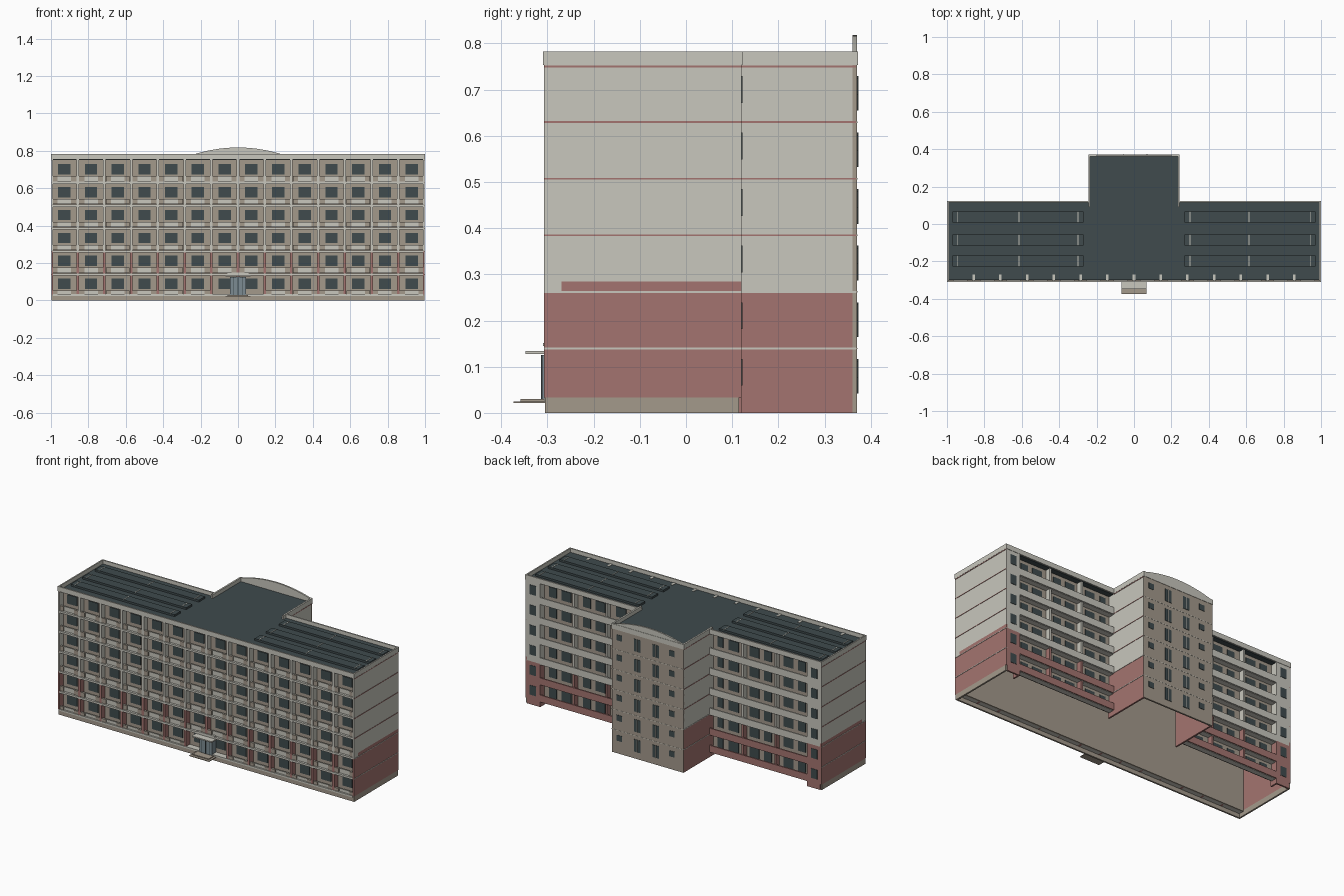
import bpy, bmesh
from mathutils import Matrix, Vector

cube = bpy.data.objects.get("Cube")
if cube:
    bpy.data.objects.remove(cube, do_unlink=True)


def material(name, r, g, b):
    m = bpy.data.materials.new(name)
    m.use_nodes = True
    m.diffuse_color = (r, g, b, 1)
    m.node_tree.nodes["Principled BSDF"].inputs["Base Color"].default_value = (r, g, b, 1)
    return m


LIGHT = material("pale plaster", .58, .57, .51)
RED = material("brick red", .37, .175, .16)
TAUPE = material("taupe wall", .37, .32, .26)
DARK = material("dark slate", .05, .07, .075)
GLASS = material("door glass", .2, .26, .29)


def finish(name, bm, mat):
    mesh = bpy.data.meshes.new(name)
    bm.to_mesh(mesh)
    bm.free()
    mesh.materials.append(mat)
    bpy.context.collection.objects.link(bpy.data.objects.new(name, mesh))


def part(name, mat, boxes):
    """One object made of boxes given as (x0, x1, y0, y1, z0, z1)."""
    bm = bmesh.new()
    for x0, x1, y0, y1, z0, z1 in boxes:
        mid = Vector((x0 + x1, y0 + y1, z0 + z1)) / 2
        size = (abs(x1 - x0), abs(y1 - y0), abs(z1 - z0), 1)
        bmesh.ops.create_cube(bm, size=1, matrix=Matrix.Translation(mid) @ Matrix.Diagonal(size))
    finish(name, bm, mat)


def both(boxes):
    """Boxes plus their mirror images across x = 0."""
    return boxes + [(-b[1], -b[0], *b[2:]) for b in boxes]


BAYS, FLOORS = 14, 6
STEP = .1225
FRONT, INNER, BACK, REAR = -.308, -.27, .12, .37
ROOF, TOP, SPLIT = .755, .783, .263
BLOCK, BAY_END = .242, .9
levels = [.017 + STEP * k for k in range(FLOORS)]
centres = [-1 + (i + .5) * 2 / BAYS for i in range(BAYS)]
fins = [-1 + i * 2 / BAYS for i in range(1, BAYS)]

# Hollow shell: front wall, recessed wing walls, rear stair block
part("front_wall", TAUPE, [(-.99, .99, INNER, INNER + .01, .025, ROOF)])
part("wing_back_wall", TAUPE, both([(BLOCK, BAY_END, .07, .08, .035, ROOF)]))
part("stair_block_back", TAUPE, [(-BLOCK, BLOCK, REAR - .01, REAR, 0, ROOF)])
part("stair_block_side_lower", RED, both([(BLOCK - .01, BLOCK, .07, REAR - .002, 0, SPLIT)]))
part("stair_block_side_upper", LIGHT, both([(BLOCK - .01, BLOCK, .07, REAR - .002, SPLIT, ROOF)]))
part("plinth", TAUPE, both([(.988, .998, -.305, .115, 0, .033)])
     + [(-.998, .998, -.305, -.295, 0, .025)])

# End walls
part("end_wall_lower", RED, both([
    (.988, .998, FRONT, BACK, .033, SPLIT), (.988, .998, INNER, BACK, SPLIT, .285)]))
part("end_wall_upper", LIGHT, both([
    (.988, .998, INNER, BACK, .285, ROOF), (.988, .998, FRONT, INNER, SPLIT, ROOF)]))

# Thin floor lines on the end walls and stair block
pale, red = [], []
for z in levels[1:] + [ROOF - .005]:
    lines = both([(.99, 1, FRONT, BACK, z - .002, z + .002),
                  (BLOCK - .005, BLOCK + .002, BACK, REAR - .002, z - .002, z + .002)])
    (pale if z < .27 else red).extend(lines)
part("pale_floor_lines", LIGHT, pale)
part("red_floor_lines", RED, red)
part("stair_block_lines", LIGHT, [(-BLOCK, BLOCK, REAR - .005, REAR + .001, z - .0015, z + .0015)
                                  for z in levels[1:]])

# Front loggias: fins, floor slabs, rails and windows
part("front_fins_lower", RED, [(x - .007, x + .007, FRONT + .002, INNER, .025, SPLIT) for x in fins])
part("front_fins_upper", LIGHT, [(x - .007, x + .007, FRONT + .002, INNER, SPLIT, .762) for x in fins])
part("front_slabs", LIGHT, [(-.99, .99, FRONT, INNER, z - .006, z + .006)
                            for z in levels[1:]] + [(-.99, .99, FRONT, INNER, .025, .035)])
rails, panels, front_windows = [], [], []
for k, z in enumerate(levels):
    for i, x in enumerate(centres):
        front_windows.append((x - .033, x + .033, INNER - .004, INNER, z + .045, z + .1))
        if k == 0 and i in (6, 7):
            continue
        rails.append((x - .064, x + .064, -.298, -.292, z + .008, z + .036))
        for s in (-1, 1):
            panels.append((x + s * .036, x + s * .064, -.304, -.298, z + .008, z + .036))
part("front_rails", LIGHT, rails)
part("front_rail_panels", TAUPE, panels)
part("front_windows", DARK, front_windows)

# Rear corner bays with a return into the recess
for name, mat, z0, z1 in (("lower", RED, 0, SPLIT), ("upper", LIGHT, SPLIT, ROOF)):
    part("corner_bay_" + name, mat, both([
        (BAY_END, .99, BACK - .01, BACK, z0, z1),
        (BAY_END, BAY_END + .01, .07, BACK - .01, z0, z1)]))
    part("gallery_fins_" + name, mat, both([
        (x - .006, x + .006, .08, BACK - .008, max(z0, .035), z1) for x in (.46, .68)]))

# Rear galleries
for k, z in enumerate(levels):
    z = max(z, .035)
    part(f"gallery_rail_{k + 1}", RED if k < 2 else LIGHT,
         both([(BLOCK, BAY_END, BACK - .008, BACK, z - .004, z + .038)]))
part("gallery_slabs", LIGHT, both([(BLOCK, BAY_END, .08, BACK - .006, z - .006, z)
                                   for z in [.035] + levels[1:]]))
gallery_windows = []
for z in levels:
    for x, half in ((.29, .02), (.38, .033), (.52, .033), (.61, .025), (.75, .033), (.84, .025)):
        gallery_windows.append((x - half, x + half, .08, .084, z + .04, z + .1))
    gallery_windows.append((.928, .97, BACK - .002, BACK + .002, z + .042, z + .1))
part("gallery_windows", DARK, both(gallery_windows))

# Stair block windows: small outer ones, tall ones in the middle
small = [(x - .018, x + .018, REAR - .002, REAR + .002, z + .06, z + .095)
         for z in levels for x in (-.165, .19)]
tall = [(x - .022, x + .022, REAR - .002, REAR + .002, z + .025, z + .1)
        for z in levels for x in (-.055, .07)]
part("stair_windows", DARK, small + tall)
part("stair_window_bars", LIGHT, [(x - .002, x + .002, REAR, REAR + .003, z + .025, z + .1)
                                  for z in levels for x in (-.055, .07)])

# Roof, parapet and long low roof ridges
part("roof", DARK, [(-.99, .99, -.3, BACK - .006, .75, .76),
                    (-BLOCK + .008, BLOCK - .008, .1, REAR - .008, .75, .76)])
part("parapet", LIGHT, [(-1, 1, -.31, -.302, .753, TOP)] + both([
    (.992, 1, -.302, BACK + .002, .753, TOP),
    (BLOCK, .992, BACK - .006, BACK + .002, .753, TOP),
    (BLOCK - .008, BLOCK + .002, .09, REAR, .753, TOP)])
    + [(-BLOCK, BLOCK, REAR - .006, REAR + .002, .753, TOP)])
rows = (.037, -.085, -.197)
part("roof_ridges", DARK, both([(.27, .97, y - .029, y + .029, .758, .772) for y in rows]))
part("roof_ridge_bars", LIGHT, both([(x - .002, x + .002, y - .029, y + .029, .771, .7735)
                                     for y in rows for x in (.3, .615, .945)]))

# Curved gable over the stair block
bm = bmesh.new()
arc = [(-.24 + .48 * i / 24) for i in range(25)]
verts = [bm.verts.new((x, REAR - .01, TOP - .003 + .038 * (1 - (x / .24) ** 2))) for x in arc]
face = bm.faces.new(verts)
ext = bmesh.ops.extrude_face_region(bm, geom=[face])
bmesh.ops.translate(bm, vec=(0, .01, 0), verts=[v for v in ext["geom"] if isinstance(v, bmesh.types.BMVert)])
bmesh.ops.recalc_face_normals(bm, faces=bm.faces)
finish("curved_gable", bm, LIGHT)

# Entrance
part("entrance_door", GLASS, [(-.042, .042, -.312, INNER, .03, .125)])
part("entrance_door_bars", DARK, [(x - .0015, x + .0015, -.314, -.31, .03, .125) for x in (-.025, 0, .025)])
part("entrance_canopy", LIGHT, [(-.068, .066, -.348, INNER, .127, .134),
                                (-.06, .06, -.31, INNER, .145, .151)])
part("entrance_steps", TAUPE, [(-.068, .066, -.374, -.3, .021, .025),
                               (-.055, .053, -.358, -.3, .025, .03)])
